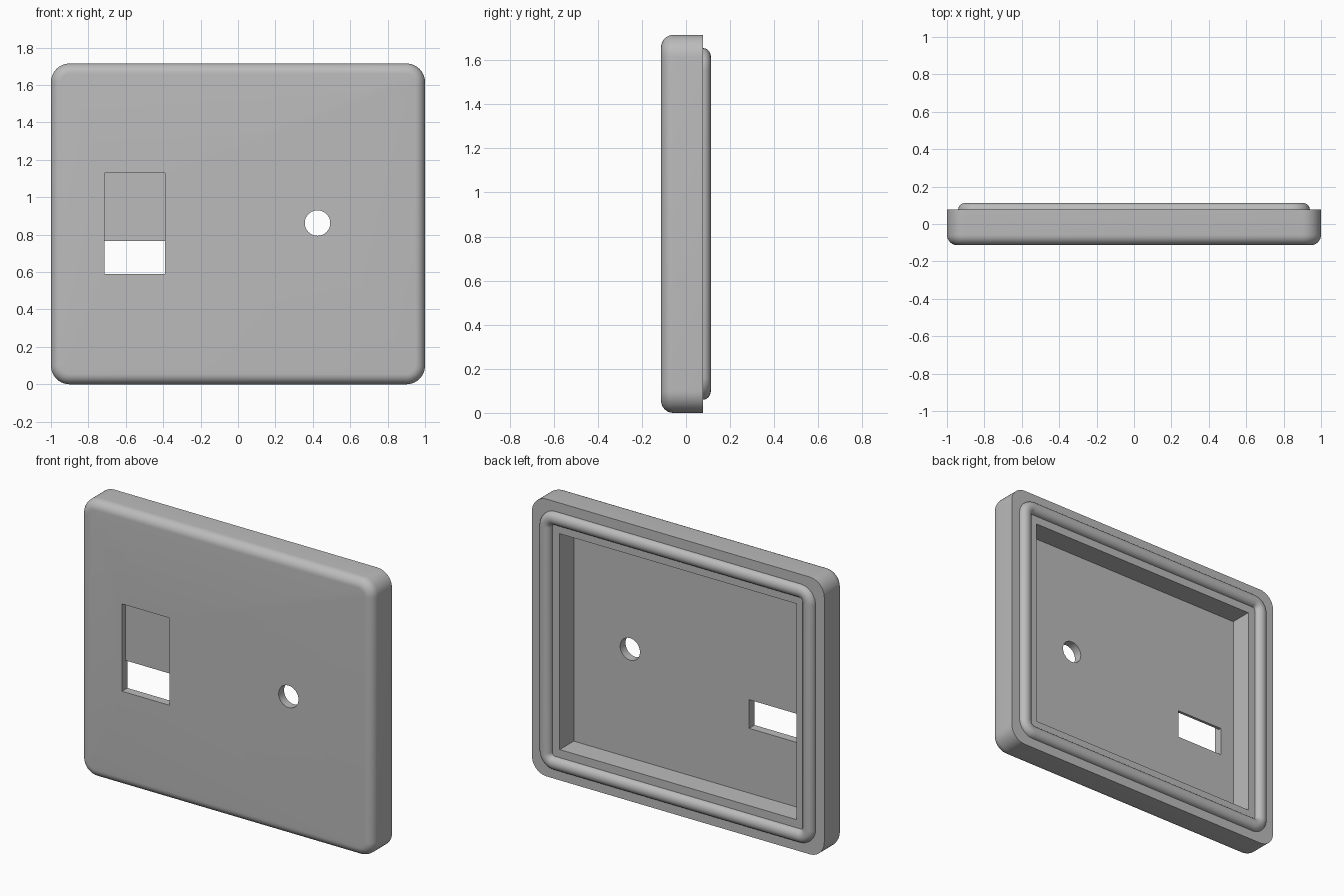
import bpy
import bmesh
from math import sin, cos, pi, radians
from mathutils import Matrix

if "Cube" in bpy.data.objects:
    bpy.data.objects.remove(bpy.data.objects["Cube"], do_unlink=True)

WIDTH, HEIGHT = 2.0, 1.715
FRONT, RIM, FLOOR = -0.113, 0.077, -0.06
CORNER, FILLET = 0.1, 0.055
MID = HEIGHT / 2

grey = bpy.data.materials.new("plain grey")
grey.use_nodes = True
grey.diffuse_color = (0.5, 0.5, 0.5, 1)
grey.node_tree.nodes["Principled BSDF"].inputs["Base Color"].default_value = (0.5, 0.5, 0.5, 1)


def rounded_ring(bm, inset, y, radius, steps=10):
    """Ring of vertices around a rounded rectangle in the upright plane."""
    verts = []
    for k, (sx, sz) in enumerate([(1, 1), (-1, 1), (-1, -1), (1, -1)]):
        cx = sx * (WIDTH / 2 - inset - radius)
        cz = MID + sz * (MID - inset - radius)
        for i in range(steps + 1):
            a = (k + i / steps) * pi / 2
            verts.append(bm.verts.new((cx + radius * cos(a), y, cz + radius * sin(a))))
    return verts


def loft(name, sections, caps):
    """Join rounded rings, given as (inset, y, radius), into one skin."""
    bm = bmesh.new()
    rings = [rounded_ring(bm, *s) for s in sections]
    n = len(rings[0])
    for a, b in zip(rings, rings[1:]):
        for i in range(n):
            j = (i + 1) % n
            bm.faces.new((a[i], a[j], b[j], b[i]))
    if caps:
        bm.faces.new(rings[0])
        bm.faces.new(rings[-1])
    bmesh.ops.recalc_face_normals(bm, faces=bm.faces)
    return make_object(name, bm)


def make_object(name, bm):
    mesh = bpy.data.meshes.new(name)
    bm.to_mesh(mesh)
    bm.free()
    mesh.materials.append(grey)
    obj = bpy.data.objects.new(name, mesh)
    bpy.context.collection.objects.link(obj)
    return obj


def box(name, x0, x1, y0, y1, z0, z1):
    bm = bmesh.new()
    place = Matrix.Translation(((x0 + x1) / 2, (y0 + y1) / 2, (z0 + z1) / 2))
    size = Matrix.Diagonal((x1 - x0, y1 - y0, z1 - z0, 1))
    bmesh.ops.create_cube(bm, size=1, matrix=place @ size)
    return make_object(name, bm)


def activate(obj):
    bpy.ops.object.select_all(action="DESELECT")
    obj.select_set(True)
    bpy.context.view_layer.objects.active = obj


def cut(target, cutter):
    cutter.hide_render = True
    mod = target.modifiers.new("cut", "BOOLEAN")
    mod.operation = "DIFFERENCE"
    mod.solver = "EXACT"
    mod.object = cutter
    activate(target)
    bpy.ops.object.modifier_apply(modifier=mod.name)
    bpy.data.objects.remove(cutter, do_unlink=True)


def smooth(obj):
    activate(obj)
    bpy.ops.object.shade_smooth_by_angle(angle=radians(30))


# Cover plate with a rounded front edge
sections = [(0, RIM, CORNER)]
for i in range(9):
    a = i / 8 * pi / 2
    inset = FILLET * (1 - cos(a))
    sections.append((inset, FRONT + FILLET * (1 - sin(a)), CORNER - inset))
plate = loft("cover_plate", sections, True)

# Hollow back
margin = 0.19
cut(plate, box("cavity_cutter", margin - 1, 1 - margin, FLOOR, 0.3, margin, HEIGHT - margin))

# Window recess in the front, open through its lower third
cut(plate, box("recess_cutter", -0.715, -0.39, -0.3, FRONT + 0.035, 0.59, 1.13))
cut(plate, box("opening_cutter", -0.715, -0.39, -0.3, 0.0, 0.59, 0.767))

# Round hole
bm = bmesh.new()
bmesh.ops.create_cone(bm, cap_ends=True, segments=48, radius1=0.068, radius2=0.068, depth=0.3,
                      matrix=Matrix.Translation((0.425, FRONT, 0.862)) @ Matrix.Rotation(pi / 2, 4, "X"))
cut(plate, make_object("hole_cutter", bm))
smooth(plate)

# Half-round sealing bead on the back rim
bead = []
for i in range(13):
    a = i / 12 * pi
    inset = 0.1 - 0.04 * cos(a)
    bead.append((inset, RIM + 0.036 * sin(a), 0.16 - inset))
smooth(loft("sealing_bead", bead, False))
